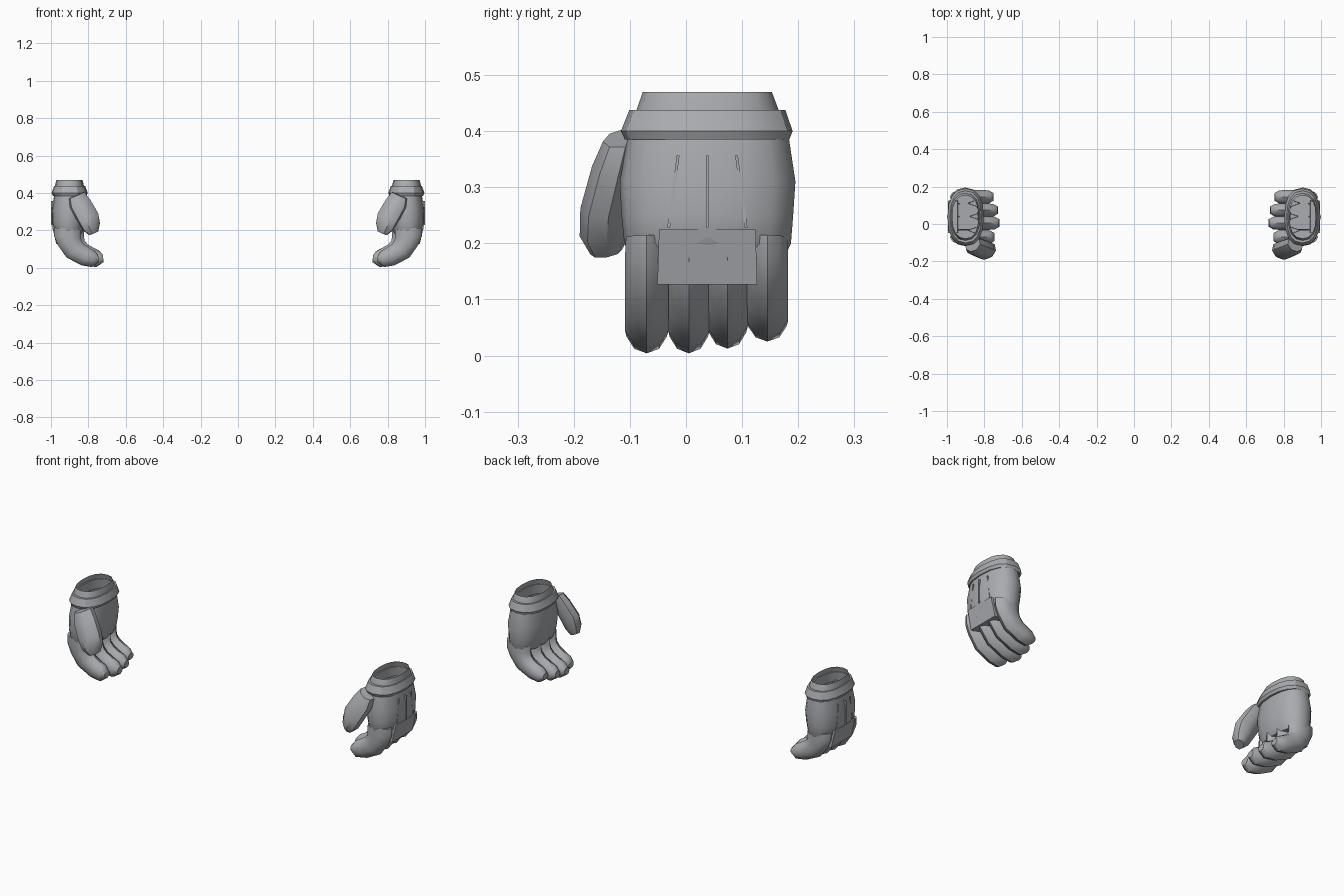
import bpy, bmesh, math
from mathutils import Vector

if "Cube" in bpy.data.objects:
    bpy.data.objects.remove(bpy.data.objects["Cube"])

grey = bpy.data.materials.new("glove grey")
grey.diffuse_color = (0.40, 0.41, 0.43, 1)
grey.use_nodes = True
grey.node_tree.nodes["Principled BSDF"].inputs["Base Color"].default_value = grey.diffuse_color


def finish(name, bm, angle=35):
    """Turn a bmesh into a part and mirror it to the other hand."""
    bmesh.ops.recalc_face_normals(bm, faces=bm.faces)
    me = bpy.data.meshes.new(name)
    bm.to_mesh(me)
    bm.free()
    me.materials.append(grey)
    ob = bpy.data.objects.new(name, me)
    bpy.context.collection.objects.link(ob)
    bpy.ops.object.select_all(action='DESELECT')
    ob.select_set(True)
    bpy.context.view_layer.objects.active = ob
    bpy.ops.object.shade_smooth_by_angle(angle=math.radians(angle))
    m = ob.modifiers.new("other_hand", 'MIRROR')
    m.use_mirror_merge = False
    return ob


def loft(name, rings, cap_start=True, cap_end=True, closed=False, angle=35):
    bm = bmesh.new()
    vs = [[bm.verts.new(p) for p in r] for r in rings]
    n = len(vs[0])
    pairs = list(zip(vs, vs[1:])) + ([(vs[-1], vs[0])] if closed else [])
    for a, b in pairs:
        for i in range(n):
            j = (i + 1) % n
            bm.faces.new((a[i], a[j], b[j], b[i]))
    if cap_start:
        bm.faces.new(vs[0])
    if cap_end:
        bm.faces.new(vs[-1])
    return finish(name, bm, angle)


def oval(z, x0, x1, y0, y1, n=16, power=2.4):
    """Horizontal rounded section between the given limits."""
    pts = []
    for i in range(n):
        t = math.tau * i / n
        c, s = math.cos(t), math.sin(t)
        c = math.copysign(abs(c) ** (2 / power), c)
        s = math.copysign(abs(s) ** (2 / power), s)
        pts.append(((x0 + x1) / 2 + (x1 - x0) / 2 * c,
                    (y0 + y1) / 2 + (y1 - y0) / 2 * s, z))
    return pts


# Palm: a rounded tube, open at the wrist
loft("palm", [oval(*s) for s in (
    (0.18, 0.835, 0.975, -0.10, 0.178),
    (0.20, 0.825, 0.990, -0.110, 0.187),
    (0.25, 0.815, 0.995, -0.115, 0.191),
    (0.31, 0.81, 0.996, -0.118, 0.195),
    (0.39, 0.82, 0.983, -0.104, 0.183))], cap_end=False)

# Wrist band and sleeve
loft("wrist_band", [oval(*s) for s in (
    (0.385, 0.81, 0.990, -0.109, 0.184),
    (0.400, 0.803, 0.997, -0.116, 0.190),
    (0.438, 0.817, 0.983, -0.101, 0.177),
    (0.438, 0.830, 0.972, -0.085, 0.162),
    (0.385, 0.830, 0.972, -0.095, 0.172))], False, False, True, 25)
loft("sleeve", [oval(*s) for s in (
    (0.400, 0.82, 0.982, -0.095, 0.172),
    (0.438, 0.823, 0.979, -0.088, 0.165),
    (0.470, 0.832, 0.971, -0.077, 0.153))], False, False)

# Curled fingers: (outer x, z, inner x, z, width factor) along the curl
CURL = ((0.985, 0.215, 0.825, 0.205, 0.95), (0.983, 0.17, 0.825, 0.165, 1),
        (0.960, 0.12, 0.822, 0.145, 1), (0.910, 0.055, 0.805, 0.125, 1),
        (0.820, 0.013, 0.775, 0.107, 1), (0.760, 0.004, 0.742, 0.090, 0.92),
        (0.722, 0.030, 0.724, 0.068, 0.55))


def finger(name, y, half, kx, kz):
    rings = []
    for ox, oz, ix, iz, w in CURL:
        o, i = Vector((ox, 0, oz)), Vector((ix, 0, iz))
        for p in (o, i):
            p.x = 0.985 - (0.985 - p.x) * kx
            p.z = 0.215 - (0.215 - p.z) * kz
        mid, arm = (o + i) / 2, (o - i) / 2
        rings.append([mid + arm * math.cos(a) + Vector((0, y + half * w * math.sin(a), 0))
                      for a in (math.tau * k / 10 for k in range(10))])
    loft(name, rings, angle=40)


finger("index_finger", -0.070, 0.041, 0.91, 1.0)
finger("middle_finger", 0.005, 0.039, 1.01, 1.0)
finger("ring_finger", 0.074, 0.038, 0.98, 0.96)
finger("little_finger", 0.145, 0.039, 0.89, 0.90)

# Thumb: (centre, half thickness, half width) down its length
THUMB = (((0.863, -0.108, 0.388), 0.044, 0.042), ((0.845, -0.120, 0.345), 0.058, 0.050),
         ((0.803, -0.138, 0.270), 0.060, 0.053), ((0.784, -0.142, 0.220), 0.050, 0.050),
         ((0.772, -0.142, 0.185), 0.027, 0.030))
across = Vector((0.92, 0.0, -0.38))
along_y = Vector((-0.2, 0.95, 0.15))
loft("thumb", [[Vector(c) + across * r * math.cos(a) + along_y * w * math.sin(a)
                for a in (math.tau * k / 8 for k in range(8))]
               for c, r, w in THUMB], angle=40)


def slab(name, top, bottom, half_top, half_bottom, depth):
    """Upright plate facing outward; top and bottom are (x, y, z)."""
    rings = []
    for (x, y, z), h in ((bottom, half_bottom), (top, half_top)):
        rings.append([(x - depth, y - h, z), (x, y - h, z),
                      (x, y + h, z), (x - depth, y + h, z)])
    loft(name, rings, angle=20)


# Flap over the knuckles and three raised seams on the back of the hand
slab("knuckle_flap", (0.994, 0.038, 0.225), (0.972, 0.038, 0.127), 0.086, 0.089, 0.05)
slab("middle_seam", (1.0, 0.038, 0.357), (1.0, 0.038, 0.228), 0.0025, 0.0025, 0.02)
for s, name in ((-1, "front_seam"), (1, "rear_seam")):
    slab(name, (0.991, 0.038 + s * 0.052, 0.357),
         (0.991, 0.038 + s * 0.069, 0.228), 0.0025, 0.0025, 0.02)
